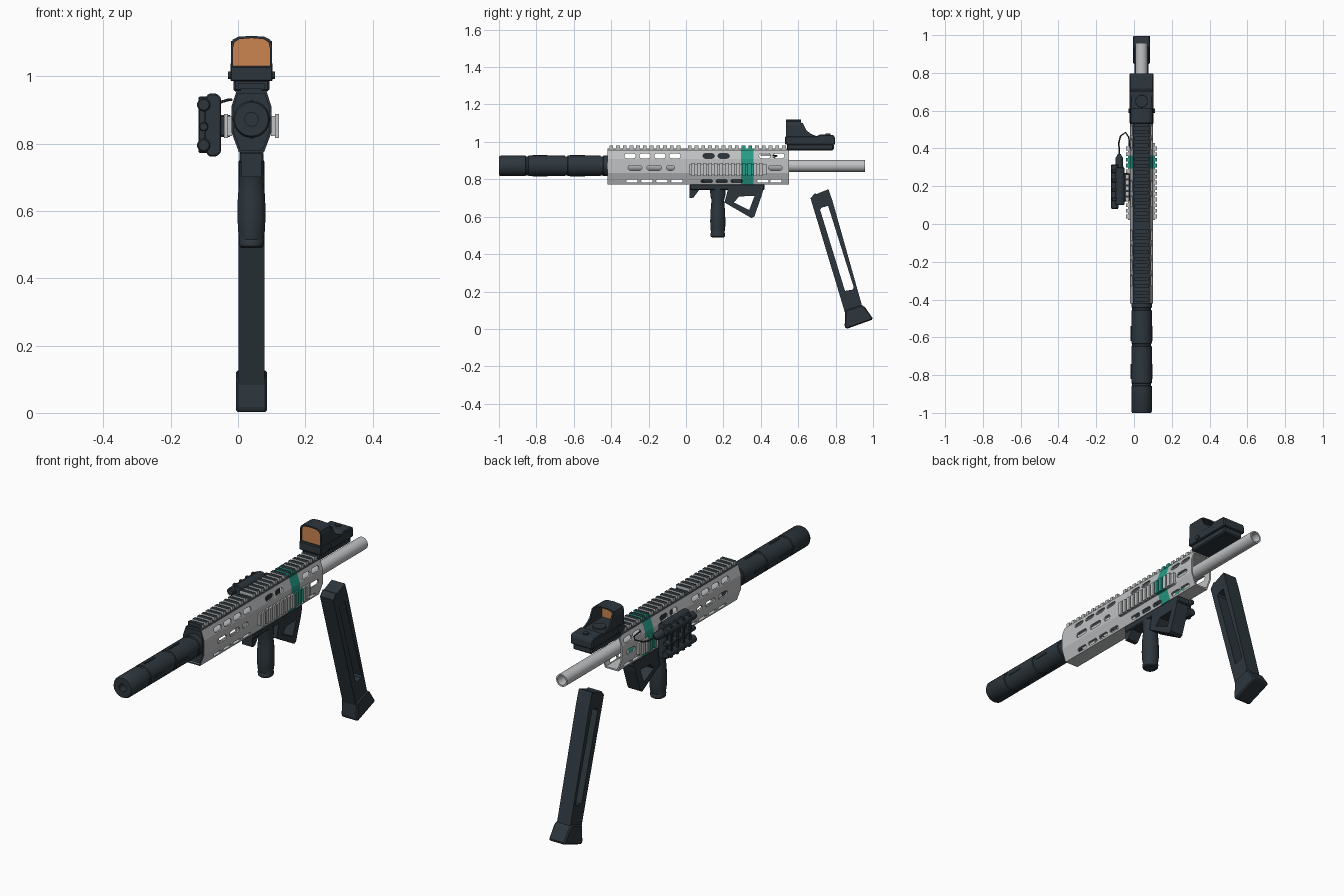
import bpy, bmesh, math
from mathutils import Vector

if "Cube" in bpy.data.objects:
    bpy.data.objects.remove(bpy.data.objects["Cube"])

CX, BZ = 0.04, 0.872            # bore axis


def mat(name, c):
    m = bpy.data.materials.new(name)
    m.diffuse_color = (*c, 1)
    m.use_nodes = True
    m.node_tree.nodes["Principled BSDF"].inputs["Base Color"].default_value = m.diffuse_color
    return m


DARK = mat("charcoal", (0.026, 0.037, 0.046))
LIGHT = mat("light_grey", (0.53, 0.54, 0.55))
MID = mat("mid_grey", (0.27, 0.28, 0.285))
TEAL = mat("teal", (0.02, 0.34, 0.25))
ORANGE = mat("orange_glass", (0.60, 0.23, 0.08))


def finish(name, bm, m, bevel=0, smooth=False):
    bmesh.ops.recalc_face_normals(bm, faces=bm.faces)
    me = bpy.data.meshes.new(name)
    bm.to_mesh(me)
    bm.free()
    ob = bpy.data.objects.new(name, me)
    bpy.context.collection.objects.link(ob)
    me.materials.append(m)
    bpy.ops.object.select_all(action='DESELECT')
    ob.select_set(True)
    bpy.context.view_layer.objects.active = ob
    if bevel:
        b = ob.modifiers.new("bevel", 'BEVEL')
        b.width, b.segments = bevel, 1
        b.limit_method, b.angle_limit = 'ANGLE', 0.6
    if smooth:
        bpy.ops.object.shade_smooth_by_angle(angle=math.radians(35))
    return ob


def prisms(name, loops, axis, lo, hi, m, bevel=0):
    """Extrude outlines along axis; outline pairs are the other two axes in order."""
    bm = bmesh.new()
    for pts in loops:
        def at(p, t):
            return {'x': (t, p[0], p[1]), 'y': (p[0], t, p[1]), 'z': (p[0], p[1], t)}[axis]
        a = [bm.verts.new(at(p, lo)) for p in pts]
        b = [bm.verts.new(at(p, hi)) for p in pts]
        bm.faces.new(a)
        bm.faces.new(b[::-1])
        for i in range(len(a)):
            j = (i + 1) % len(a)
            bm.faces.new((a[i], a[j], b[j], b[i]))
    return finish(name, bm, m, bevel)


def rect(a0, a1, b0, b1):
    return [(a0, b0), (a1, b0), (a1, b1), (a0, b1)]


def box(name, x0, x1, y0, y1, z0, z1, m, bevel=0):
    return prisms(name, [rect(y0, y1, z0, z1)], 'x', x0, x1, m, bevel)


def loft(name, rings, m, axis='y', n=24):
    """Rings (t, centre_a, centre_b, radius_a, radius_b) joined along an axis."""
    bm = bmesh.new()
    rows = []
    for t, ca, cb, ra, rb in rings:
        row = []
        for i in range(n):
            w = 2 * math.pi * (i + 0.5) / n
            a, b = ca + ra * math.cos(w), cb + rb * math.sin(w)
            row.append(bm.verts.new({'y': (a, t, b), 'z': (a, b, t), 'x': (t, a, b)}[axis]))
        rows.append(row)
    for r, s in zip(rows, rows[1:]):
        for i in range(n):
            j = (i + 1) % n
            bm.faces.new((r[i], r[j], s[j], s[i]))
    bm.faces.new(rows[0])
    bm.faces.new(rows[-1][::-1])
    return finish(name, bm, m, smooth=True)


def tube(name, steps, m, n=24, x=CX, z=BZ):
    return loft(name, [(y, x, z, r, r) for y, r in steps], m, 'y', n)


def cut(ob, cutter):
    cutter.hide_render = True
    mod = ob.modifiers.new("cut", 'BOOLEAN')
    mod.operation, mod.solver, mod.object = 'DIFFERENCE', 'EXACT', cutter
    bpy.ops.object.select_all(action='DESELECT')
    bpy.context.view_layer.objects.active = ob
    ob.select_set(True)
    bpy.ops.object.modifier_apply(modifier=mod.name)
    bpy.data.objects.remove(cutter)


def paint(ob, base=LIGHT):
    """Teal band across the sides, dark top and front, base colour elsewhere."""
    me = ob.data
    bm = bmesh.new()
    bm.from_mesh(me)
    for y in (0.295, 0.362):
        bmesh.ops.bisect_plane(bm, geom=bm.verts[:] + bm.edges[:] + bm.faces[:],
                               plane_co=(0, y, 0), plane_no=(0, 1, 0))
    me.materials.clear()
    for m in (base, DARK, TEAL):
        me.materials.append(m)
    bm.normal_update()
    for f in bm.faces:
        c = f.calc_center_median()
        if (f.normal.z > 0.9 and c.z > 0.94) or (f.normal.y < -0.9 and c.y < -0.4):
            f.material_index = 1
        else:
            f.material_index = 2 if 0.295 < c.y < 0.362 else 0
    bm.to_mesh(me)
    bm.free()


# Handguard: hollow octagonal shell with three rows of slots through both sides
def shell(t):
    half = [(0.060 - t, 0.835), (0.060 - t, 0.908), (0.044 - t * 0.6, 0.957 - t), (-0.044 + t * 0.6, 0.957 - t),
            (-0.060 + t, 0.908), (-0.060 + t, 0.835), (-0.037 + t * 0.6, 0.773 + t), (0.037 - t * 0.6, 0.773 + t)]
    return [(CX + a, b) for a, b in half]


def slot(y0, y1, z0, z1):
    r = (z1 - z0) / 2
    zc = (z0 + z1) / 2
    arc = [math.pi * k / 4 - math.pi / 2 for k in range(5)]
    return [(y1 - r + r * math.cos(a), zc + r * math.sin(a)) for a in arc] + \
           [(y0 + r - r * math.cos(a), zc - r * math.sin(a)) for a in arc]


guard = prisms("handguard", [shell(0)], 'y', -0.42, 0.55, LIGHT)
cut(guard, prisms("cut_bore", [shell(0.008)], 'y', -0.5, 0.6, LIGHT))
slots = []
for y in (-0.33, -0.25, -0.17, -0.09, 0.09, 0.17, 0.39, 0.465):
    slots.append(slot(y, y + 0.062, 0.912, 0.938))
for y in (-0.32, -0.24, -0.16, -0.08, 0.08, 0.16, 0.24, 0.38, 0.45):
    slots.append(slot(y, y + 0.062, 0.782, 0.799))
for y0, y1 in ((-0.31, -0.235), (-0.21, -0.13), (-0.105, -0.06), (0.44, 0.515)):
    slots.append(slot(y0, y1, 0.848, 0.874))
cut(guard, prisms("cut_slots", slots, 'x', -0.3, 0.4, LIGHT))
paint(guard)
prisms("handguard_front_cap", [shell(0.006)], 'y', -0.412, -0.40, DARK)
box("inner_gas_block", CX - 0.025, CX + 0.025, 0.09, 0.25, 0.785, 0.94, DARK)

# Top rail with teeth
rail = box("top_rail", CX - 0.032, CX + 0.032, -0.42, 0.55, 0.95, 0.964, MID)
paint(rail, MID)
teeth = [rect(y, y + 0.02, 0.96, 0.98) for y in
         [-0.41 + 0.036 * i for i in range(11)] + [0.01 + 0.036 * i for i in range(15)]]
paint(prisms("top_rail_teeth", teeth, 'x', CX - 0.038, CX + 0.038, MID))

# Side rails, mirrored
for s, side in ((1, "right"), (-1, "left")):
    xs = sorted((CX + s * 0.058, CX + s * 0.072))
    paint(box("side_rail_" + side, *xs, 0.02, 0.43, 0.822, 0.882, LIGHT))
    xs = sorted((CX + s * 0.07, CX + s * 0.082))
    ribs = [rect(0.03 + 0.03 * i, 0.049 + 0.03 * i, 0.817, 0.887) for i in range(13)]
    paint(prisms("side_rail_ribs_" + side, ribs, 'x', *xs, LIGHT))

# Barrel with open rear end
tube("barrel", [(-0.42, 0.032), (0.957, 0.032), (0.957, 0.024), (0.80, 0.024)], LIGHT)

# Suppressor with grooves, slits and front port ring
steps = [(-0.90, 0.02), (-1.0, 0.02), (-1.0, 0.050), (-0.992, 0.055)]
for y in (-0.85, -0.64, -0.45):
    steps += [(y - 0.008, 0.055), (y - 0.006, 0.051), (y + 0.006, 0.051), (y + 0.008, 0.055)]
tube("suppressor", steps + [(-0.40, 0.055)], DARK)
for k in range(4):
    dx, dz = round(math.cos(k * math.pi / 2)), round(math.sin(k * math.pi / 2))
    for y in (-0.78, -0.58):
        c = (CX + dx * 0.054, BZ + dz * 0.054)
        box("suppressor_rib", c[0] - 0.004, c[0] + 0.004, y - 0.04, y + 0.04, c[1] - 0.004, c[1] + 0.004, DARK)
for k in range(8):
    w = k * math.pi / 4
    tube("suppressor_port", [(-0.9995, 0.006), (-0.99, 0.006)], DARK, 8,
         CX + 0.037 * math.cos(w), BZ + 0.037 * math.sin(w))

# Reflex sight: mount, body, arch, sloping wings, glass, knobs
box("sight_mount", CX - 0.054, CX + 0.054, 0.54, 0.79, 0.955, 0.99, DARK, 0.006)
prisms("sight_body", [[(0.53, 0.985), (0.53, 1.03), (0.70, 1.03), (0.715, 1.04), (0.79, 1.036), (0.797, 1.02),
                       (0.797, 0.985)]], 'x', CX - 0.063, CX + 0.063, DARK, 0.004)
arch = [(0.061, 1.02), (0.061, 1.09), (0.056, 1.108), (0.04, 1.117), (0, 1.12)]
inner = [(a * 0.9, b - 0.007) for a, b in arch]
u = arch + [(-a, b) for a, b in arch[-2::-1]] + [(-a, b) for a, b in inner] + inner[-2::-1]
prisms("sight_arch", [[(CX + a, b) for a, b in u]], 'y', 0.535, 0.615, DARK)
for s in (-1, 1):
    xs = sorted((CX + s * 0.053, CX + s * 0.061))
    prisms("sight_wing", [[(0.61, 1.02), (0.61, 1.105), (0.625, 1.10), (0.645, 1.06), (0.67, 1.042),
                           (0.70, 1.03)]], 'x', *xs, DARK)
    xs = sorted((CX + s * 0.06, CX + s * 0.07))
    loft("sight_bolt", [(x, 0.60, 1.003, 0.012, 0.012) for x in xs], DARK, 'x', 12)
g = inner + [(-a, b) for a, b in inner[-2::-1]]
prisms("sight_glass", [[(CX + a, b) for a, b in g]], 'y', 0.542, 0.548, ORANGE)
loft("sight_knob", [(1.02, CX, 0.65, 0.034, 0.034), (1.038, CX, 0.65, 0.032, 0.032)], DARK, 'z', 20)
loft("sight_rear_screw", [(1.03, CX, 0.76, 0.014, 0.014), (1.044, CX, 0.76, 0.014, 0.014)], DARK, 'z', 12)

# Underside mount, angled grip with opening, vertical grip
box("grip_mount", CX - 0.036, CX + 0.036, 0.02, 0.42, 0.742, 0.775, DARK, 0.005)
prisms("grip_mount_lug", [[(0.02, 0.75), (0.02, 0.70), (0.04, 0.702), (0.075, 0.75)]], 'x',
       CX - 0.03, CX + 0.03, DARK)
angled = prisms("angled_grip", [[(0.206, 0.676), (0.225, 0.75), (0.415, 0.755), (0.405, 0.714), (0.365, 0.60),
                                 (0.35, 0.593), (0.325, 0.607)]], 'x', CX - 0.036, CX + 0.036, DARK)
cut(angled, prisms("cut_opening", [[(0.255, 0.676), (0.285, 0.708), (0.367, 0.712), (0.338, 0.636)]],
                   'x', -0.2, 0.3, DARK))
loft("vertical_grip", [(z, CX, y, rx, ry) for z, y, rx, ry in
     ((0.75, 0.17, 0.038, 0.042), (0.71, 0.17, 0.037, 0.040), (0.69, 0.17, 0.036, 0.034),
      (0.64, 0.17, 0.041, 0.038), (0.58, 0.17, 0.042, 0.041), (0.54, 0.17, 0.040, 0.040),
      (0.515, 0.17, 0.036, 0.036), (0.51, 0.17, 0.038, 0.039), (0.495, 0.17, 0.036, 0.038),
      (0.49, 0.17, 0.030, 0.032))], DARK, 'z')

# Loose slanted magazine with a long window, and its base
mag = prisms("magazine", [[(0.666, 0.698), (0.687, 0.724), (0.70, 0.722), (0.762, 0.747), (0.784, 0.682),
                           (0.945, 0.11), (0.852, 0.08)]], 'x', CX - 0.038, CX + 0.038, DARK)
cut(mag, prisms("cut_window", [[(0.717, 0.637), (0.724, 0.648), (0.76, 0.658), (0.897, 0.222), (0.892, 0.21),
                                (0.85, 0.203)]], 'x', -0.2, 0.3, DARK))
prisms("magazine_base", [[(0.852, 0.10), (0.94, 0.128), (0.958, 0.115), (1.0, 0.055), (0.992, 0.048),
                          (0.858, 0.0), (0.848, 0.012)]], 'x', CX - 0.046, CX + 0.046, DARK, 0.006)

# Aiming device on the left: clamp, body, emitters, buttons, tail and cable
box("device_clamp", -0.055, -0.02, 0.12, 0.27, 0.82, 0.885, DARK, 0.005)
prisms("device_body", [[(-0.05, 0.775), (-0.05, 0.935), (-0.062, 0.948), (-0.088, 0.948), (-0.10, 0.93),
                        (-0.10, 0.785), (-0.088, 0.762), (-0.062, 0.762)]], 'y', 0.10, 0.30, DARK, 0.004)
for z, r in ((0.915, 0.02), (0.85, 0.014), (0.795, 0.02)):
    tube("device_emitter", [(0.08, r * 0.8), (0.085, r), (0.31, r), (0.315, r * 0.8)], DARK, 12, -0.102, z)
for y in (0.13, 0.18, 0.23, 0.28):
    box("device_ridge", -0.118, -0.06, y - 0.009, y + 0.009, 0.772, 0.94, DARK, 0.004)
tube("device_tail", [(0.30, 0.022), (0.35, 0.02), (0.37, 0.008)], DARK, 12, -0.078, 0.90)

path = [(-0.078, 0.36, 0.90), (-0.08, 0.43, 0.905), (-0.072, 0.465, 0.915), (-0.045, 0.485, 0.925),
        (-0.028, 0.46, 0.93), (-0.02, 0.40, 0.93)]
cu = bpy.data.curves.new("device_cable", 'CURVE')
cu.dimensions, cu.bevel_depth, cu.bevel_resolution = '3D', 0.004, 1
sp = cu.splines.new('POLY')
sp.points.add(len(path) - 1)
for p, c in zip(sp.points, path):
    p.co = (*c, 1)
cu.materials.append(DARK)
bpy.context.collection.objects.link(bpy.data.objects.new("device_cable", cu))
